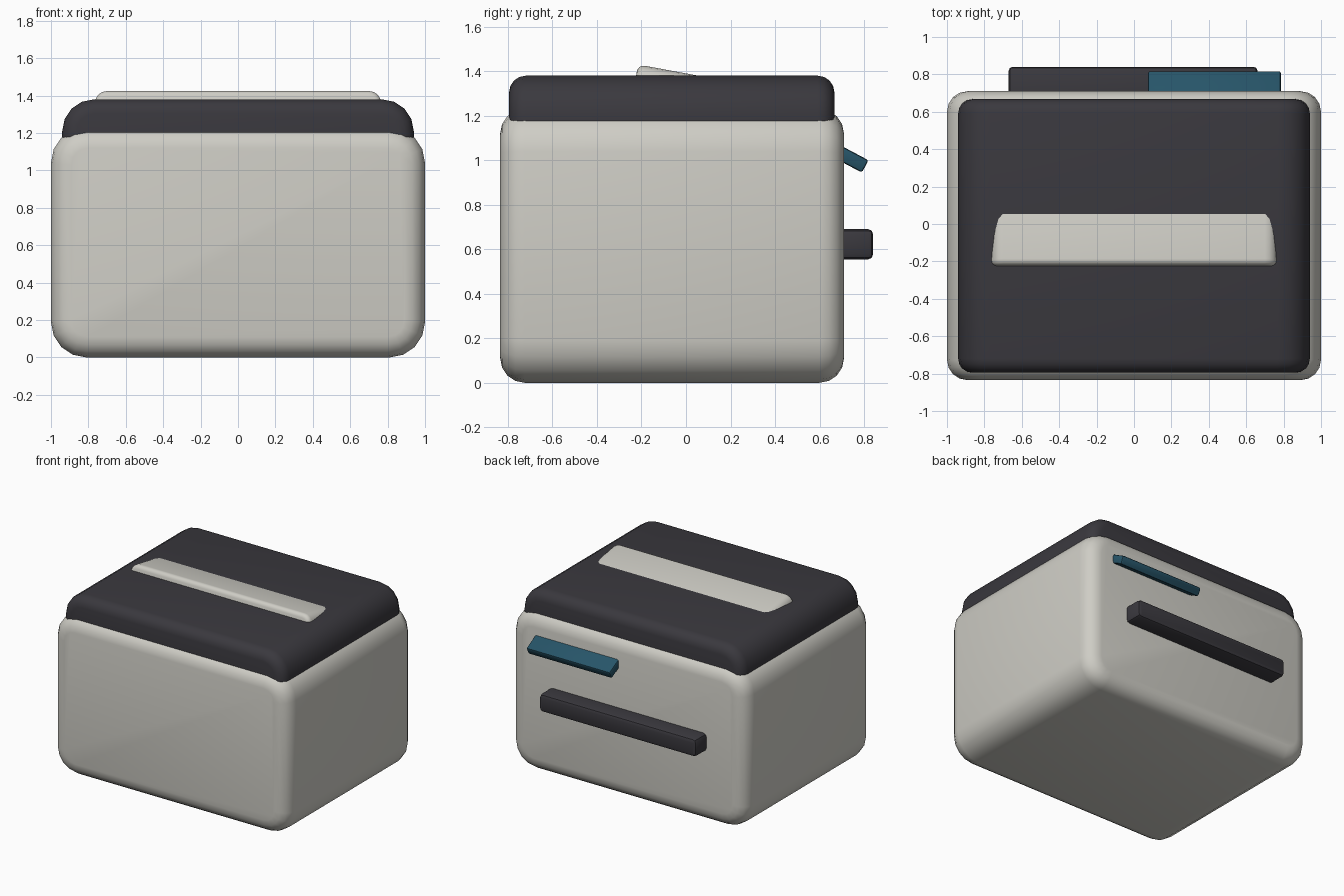
import bpy
import bmesh
from math import radians
from mathutils import Matrix, Vector

if "Cube" in bpy.data.objects:
    bpy.data.objects.remove(bpy.data.objects["Cube"])


def material(name, color):
    mat = bpy.data.materials.new(name)
    mat.use_nodes = True
    mat.diffuse_color = (*color, 1)
    bsdf = mat.node_tree.nodes["Principled BSDF"]
    bsdf.inputs["Base Color"].default_value = (*color, 1)
    return mat


def rounded_box(name, low, high, corner, rim, mat, tilt=0, pivot=(0, 0, 0), segments=4):
    """Box with rounded long edges along y, then softened front and back rims."""
    low, high = Vector(low), Vector(high)
    bm = bmesh.new()
    bmesh.ops.create_cube(bm, size=1)
    bmesh.ops.scale(bm, vec=high - low, verts=bm.verts)
    bmesh.ops.translate(bm, vec=(low + high) / 2, verts=bm.verts)

    long_edges = [e for e in bm.edges
                  if abs(e.verts[0].co.y - e.verts[1].co.y) > 1e-4]
    bmesh.ops.bevel(bm, geom=long_edges, offset=corner, offset_type='OFFSET',
                    segments=segments, profile=0.5, affect='EDGES')
    rims = [e for e in bm.edges
            if abs(e.verts[0].co.y - e.verts[1].co.y) < 1e-4]
    bmesh.ops.bevel(bm, geom=rims, offset=rim, offset_type='OFFSET',
                    segments=segments, profile=0.5, affect='EDGES')
    bmesh.ops.rotate(bm, verts=bm.verts, cent=pivot,
                     matrix=Matrix.Rotation(radians(tilt), 3, 'X'))
    bmesh.ops.recalc_face_normals(bm, faces=bm.faces)

    mesh = bpy.data.meshes.new(name)
    bm.to_mesh(mesh)
    bm.free()
    mesh.materials.append(mat)
    obj = bpy.data.objects.new(name, mesh)
    bpy.context.collection.objects.link(obj)
    bpy.ops.object.select_all(action='DESELECT')
    obj.select_set(True)
    bpy.context.view_layer.objects.active = obj
    bpy.ops.object.shade_smooth_by_angle(angle=radians(30))
    return obj


shell = material("warm grey shell", (0.62, 0.61, 0.56))
charcoal = material("charcoal", (0.042, 0.040, 0.048))
teal = material("teal", (0.02, 0.09, 0.14))

# Main housing and the lid sunk into it
rounded_box("body", (-1, -0.835, 0), (1, 0.71, 1.23), 0.19, 0.11, shell)
rounded_box("lid", (-0.94, -0.795, 0.95), (0.94, 0.667, 1.38), 0.17, 0.075, charcoal)

# Tilted flap rising out of the lid
flap_edge = (0, -0.215, 1.43)
rounded_box("top_flap", (-0.765, -0.215, 1.27), (0.765, 0.25, 1.43),
            0.065, 0.03, shell, tilt=-10.5, pivot=flap_edge)

# Ledge and sloping tab on the back
rounded_box("back_ledge", (-0.67, 0.6, 0.555), (0.66, 0.84, 0.69),
            0.025, 0.02, charcoal, segments=2)
rounded_box("back_tab", (0.075, 0.6, 0.937), (0.785, 0.82, 1.0),
            0.012, 0.01, teal, tilt=-28, pivot=(0, 0.82, 1.0), segments=2)
